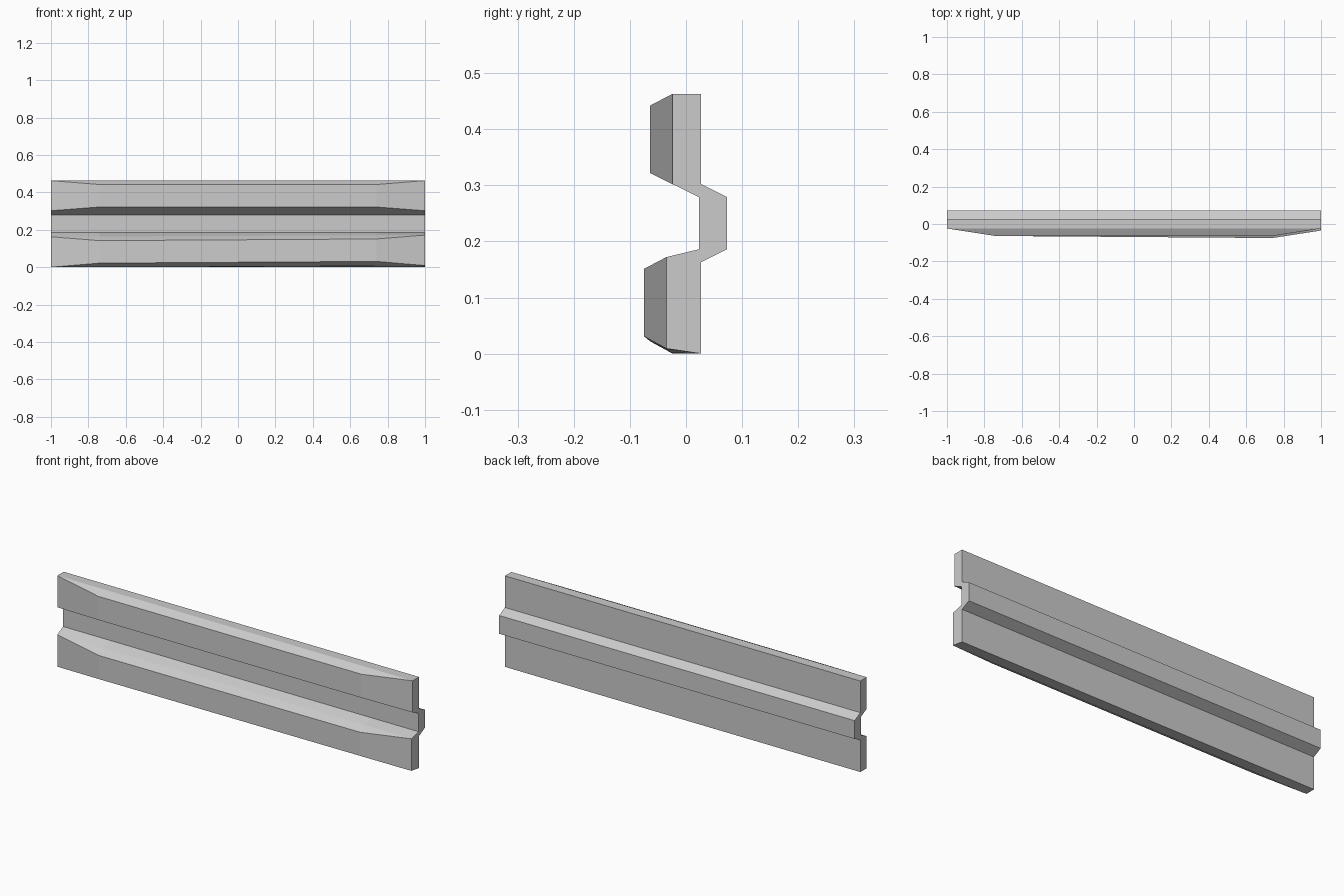
import bpy
import bmesh
from mathutils import Vector

cube = bpy.data.objects.get("Cube")
if cube:
    bpy.data.objects.remove(cube, do_unlink=True)

# Galvanised grey
steel = bpy.data.materials.new("galvanised_grey")
steel.use_nodes = True
colour = (0.6, 0.6, 0.6, 1)
steel.diffuse_color = colour
steel.node_tree.nodes["Principled BSDF"].inputs["Base Color"].default_value = colour

# Cross-section parts as (y, z)
BACK = [(0.027, 0), (0.027, 0.163), (0.073, 0.186), (0.073, 0.279), (0.027, 0.302), (0.027, 0.463)]
GROOVE = [(0.023, 0.279), (0.023, 0.186)]
UPPER_RIM = [(-0.024, 0.463), (-0.024, 0.302)]
UPPER_FACE = [(-0.064, 0.442), (-0.064, 0.322)]
LOWER_RIM = [(-0.024, 0.163), (-0.024, 0)]
LOWER_FACE = [(-0.064, 0.142), (-0.064, 0.022)]
DENT = Vector((-0.011, 0.009))  # the lower beam is bent out at the left end


def ring(x, raised):
    """Closed cross-section at x; the beam faces collapse onto the rims at the ends."""
    def beam(rim, face, dent):
        face = face if raised else rim
        face_dent = DENT if x > 0 and dent else Vector((0, 0))
        rim_dent = DENT * (x + 1) / 2 if dent else Vector((0, 0))
        top, bottom = [Vector(p) + rim_dent for p in rim]
        shift = face_dent if raised else rim_dent
        return [top, *[Vector(p) + shift for p in face], bottom]

    points = BACK + beam(UPPER_RIM, UPPER_FACE, False) + GROOVE + beam(LOWER_RIM, LOWER_FACE, True)
    return [(x, y, z) for y, z in points]


# Rail: loft the four cross-sections and cap the ends
bm = bmesh.new()
rings = [[bm.verts.new(p) for p in ring(x, raised)]
         for x, raised in ((-1, False), (-0.74, True), (0.74, True), (1, False))]
for a, b in zip(rings, rings[1:]):
    for i in range(len(a)):
        j = (i + 1) % len(a)
        bm.faces.new((a[i], a[j], b[j], b[i]))
bm.faces.new(rings[0])
bm.faces.new(rings[-1])
bmesh.ops.remove_doubles(bm, verts=bm.verts[:], dist=0.0005)
bmesh.ops.recalc_face_normals(bm, faces=bm.faces[:])

mesh = bpy.data.meshes.new("guard_rail")
bm.to_mesh(mesh)
bm.free()
mesh.materials.append(steel)
rail = bpy.data.objects.new("guard_rail", mesh)
bpy.context.collection.objects.link(rail)
